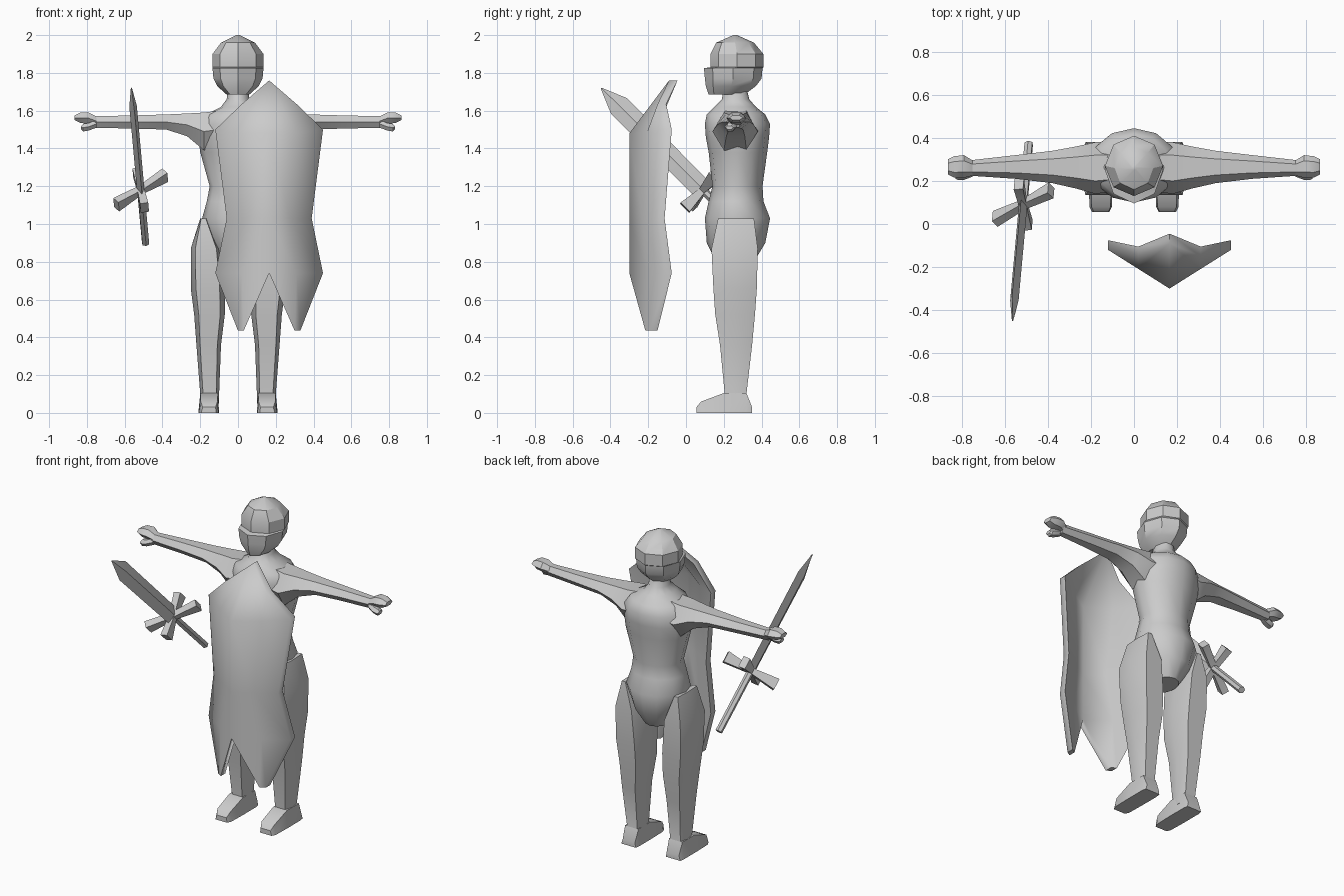
import bpy, bmesh, math
from mathutils import Vector, Matrix

if "Cube" in bpy.data.objects:
    bpy.data.objects.remove(bpy.data.objects["Cube"])

grey = bpy.data.materials.new("plain_grey")
grey.diffuse_color = (0.6, 0.6, 0.6, 1)
grey.use_nodes = True
grey.node_tree.nodes["Principled BSDF"].inputs["Base Color"].default_value = grey.diffuse_color


def finish(name, bm, mirror=False, angle=30):
    bmesh.ops.recalc_face_normals(bm, faces=bm.faces)
    me = bpy.data.meshes.new(name)
    bm.to_mesh(me)
    bm.free()
    me.materials.append(grey)
    ob = bpy.data.objects.new(name, me)
    bpy.context.collection.objects.link(ob)
    if mirror:
        ob.modifiers.new("mirror", 'MIRROR')
    bpy.ops.object.select_all(action='DESELECT')
    ob.select_set(True)
    bpy.context.view_layer.objects.active = ob
    bpy.ops.object.shade_smooth_by_angle(angle=math.radians(angle))
    return ob


def loft(name, rings, mirror=False, angle=30, matrix=None):
    """Skin a list of equal-length point rings and cap both ends."""
    bm = bmesh.new()
    vs = [[bm.verts.new(p) for p in r] for r in rings]
    n = len(vs[0])
    for a, b in zip(vs, vs[1:]):
        for i in range(n):
            j = (i + 1) % n
            bm.faces.new((a[i], a[j], b[j], b[i]))
    bm.faces.new(vs[0])
    bm.faces.new(vs[-1])
    if matrix:
        bm.transform(matrix)
    return finish(name, bm, mirror, angle)


def oval(z, hw, yf, yb, n):
    """Horizontal ring with one point at the front centre."""
    yc, hy = (yf + yb) / 2, (yb - yf) / 2
    return [(hw * math.sin(2 * math.pi * i / n),
             yc - hy * math.cos(2 * math.pi * i / n), z) for i in range(n)]


# Torso and neck
torso = [(1.72, .055, .20, .32), (1.66, .06, .19, .335), (1.62, .09, .15, .37),
         (1.58, .17, .11, .42), (1.53, .205, .10, .445), (1.46, .21, .105, .44),
         (1.38, .20, .12, .43), (1.20, .15, .14, .405), (1.12, .165, .12, .41),
         (1.03, .19, .10, .445), (.90, .145, .11, .42), (.80, .08, .16, .36)]
loft("torso", [oval(*r, 12) for r in torso], angle=40)

# Helmeted head with protruding face guard
head = [(1.685, .06, .12, .31), (1.73, .11, .105, .37), (1.77, .13, .10, .40),
        (1.825, .135, .095, .405), (1.83, .135, .13, .41), (1.90, .135, .13, .41),
        (1.96, .09, .16, .36), (2.0, .01, .25, .27)]
loft("head", [oval(*r, 8) for r in head])


# Arms: six-sided sections along x
def arm_ring(x, y0, y1, z0, z1):
    yc, zc, q = (y0 + y1) / 2, (z0 + z1) / 2, (y1 - y0) / 4
    return [(x, y0, zc), (x, yc - q, z1), (x, yc + q, z1),
            (x, y1, zc), (x, yc + q, z0), (x, yc - q, z0)]


arm = [(.10, .15, .38, 1.40, 1.60), (.18, .14, .38, 1.39, 1.59),
       (.27, .165, .36, 1.465, 1.585), (.38, .19, .34, 1.50, 1.58),
       (.55, .21, .32, 1.505, 1.575), (.77, .225, .295, 1.51, 1.57)]
hand = [(.75, .225, .295, 1.52, 1.57), (.79, .215, .32, 1.53, 1.59),
        (.835, .215, .315, 1.535, 1.59), (.865, .23, .30, 1.55, 1.575)]
thumb = [(.75, .22, .27, 1.51, 1.55), (.79, .205, .27, 1.495, 1.535),
         (.82, .205, .26, 1.49, 1.53), (.83, .21, .25, 1.50, 1.52)]
for name, rows in (("arm", arm), ("hand", hand), ("thumb", thumb)):
    loft(name, [arm_ring(*r) for r in rows], True)


# Legs: boxy six-sided sections with a ridge on the outer and inner side
def leg_ring(z, x0, x1, y0, y1):
    d = (x1 - x0) * .15
    ym = (y0 + y1) / 2
    return [(x0 + d, y0, z), (x1 - d, y0, z), (x1, ym, z),
            (x1 - d, y1, z), (x0 + d, y1, z), (x0, ym, z)]


leg = [(1.03, .165, .20, .17, .36), (.87, .09, .25, .135, .38),
       (.66, .07, .25, .145, .375), (.52, .07, .232, .155, .365),
       (.36, .09, .22, .18, .35), (.10, .10, .20, .205, .32),
       (.05, .10, .205, .205, .34)]
loft("leg", [leg_ring(*r) for r in leg], True)


# Feet: wedge sections running from toe to heel (y, half width, height)
def foot_ring(y, w, h):
    return [(.155 - w, y, 0), (.155 + w, y, 0),
            (.153 + w * .85, y, h), (.153 - w * .85, y, h)]


foot = [(.055, .04, .03), (.08, .052, .06), (.20, .055, .105),
        (.32, .055, .105), (.35, .05, .03)]
loft("foot", [foot_ring(*r) for r in foot], True)

# Shield: ridged plate, half outline reflected about its centre line
SX = .165
bm = bmesh.new()
for s in (1, -1):
    def v(dx, z, y=None):
        return bm.verts.new((SX + s * dx, -.30 + .63 * dx if y is None else y, z))
    tip, shoulder = v(0, 1.76, -.09), v(.145, 1.635, -.15)
    rows = [[v(0, 1.48), v(.145, 1.48), v(.285, 1.50)],
            [v(0, 1.03), v(.11, 1.03), v(.225, 1.03)],
            [v(0, .74), v(.145, .74), v(.285, .74)]]
    point = [v(.135, .435), v(.165, .435)]
    bm.faces.new((tip, rows[0][0], rows[0][1], shoulder))
    bm.faces.new((shoulder, rows[0][1], rows[0][2]))
    for a, b in zip(rows, rows[1:]):
        for i in (0, 1):
            bm.faces.new((a[i], b[i], b[i + 1], a[i + 1]))
    bm.faces.new((rows[2][0], point[0], rows[2][1]))
    bm.faces.new((rows[2][1], point[0], point[1]))
    bm.faces.new((rows[2][1], point[1], rows[2][2]))
bmesh.ops.remove_doubles(bm, verts=bm.verts, dist=1e-4)
bmesh.ops.recalc_face_normals(bm, faces=bm.faces)
back = bmesh.ops.extrude_face_region(bm, geom=bm.faces[:], use_keep_orig=True)
bmesh.ops.translate(bm, vec=(0, .045, 0), verts=[
    g for g in back["geom"] if isinstance(g, bmesh.types.BMVert)])
finish("shield", bm, angle=66)

# Sword frame: z runs from guard to tip, x along the blade width
centre = Vector((-.515, .09, 1.18))
axis = (Vector((-.56, -.44, 1.72)) - Vector((-.485, .38, .90))).normalized()
wide = Vector((-.15, .7, .7))
wide = (wide - axis * wide.dot(axis)).normalized()
thick = axis.cross(wide)


def frame(x, z):
    y = z.cross(x)
    return Matrix.Translation(centre) @ Matrix((x, y, z)).transposed().to_4x4()


def diamond(z, w, t):
    return [(w, 0, z), (0, t, z), (-w, 0, z), (0, -t, z)]


sword = frame(wide, axis)
loft("sword_blade", [diamond(0, .055, .02), diamond(.63, .06, .02),
                     diamond(.765, .003, .003)], matrix=sword)
loft("sword_handle", [[(.021 * math.cos(i * math.pi / 3),
                        .021 * math.sin(i * math.pi / 3), z) for i in range(6)]
                      for z in (.02, -.40)], matrix=sword)


# Cross guard: two bars with flared ends
def bar_ring(z, a, b):
    return [(a, b, z), (-a, b, z), (-a, -b, z), (a, -b, z)]


cross = Vector((.135, .07, .08))
cross = (cross - axis * cross.dot(axis)).normalized()
for name, d, length in (("guard_long", cross, .165), ("guard_short", wide, .135)):
    loft(name, [bar_ring(-length, .034, .022), bar_ring(0, .016, .018),
                bar_ring(length, .034, .022)], matrix=frame(axis, d))
